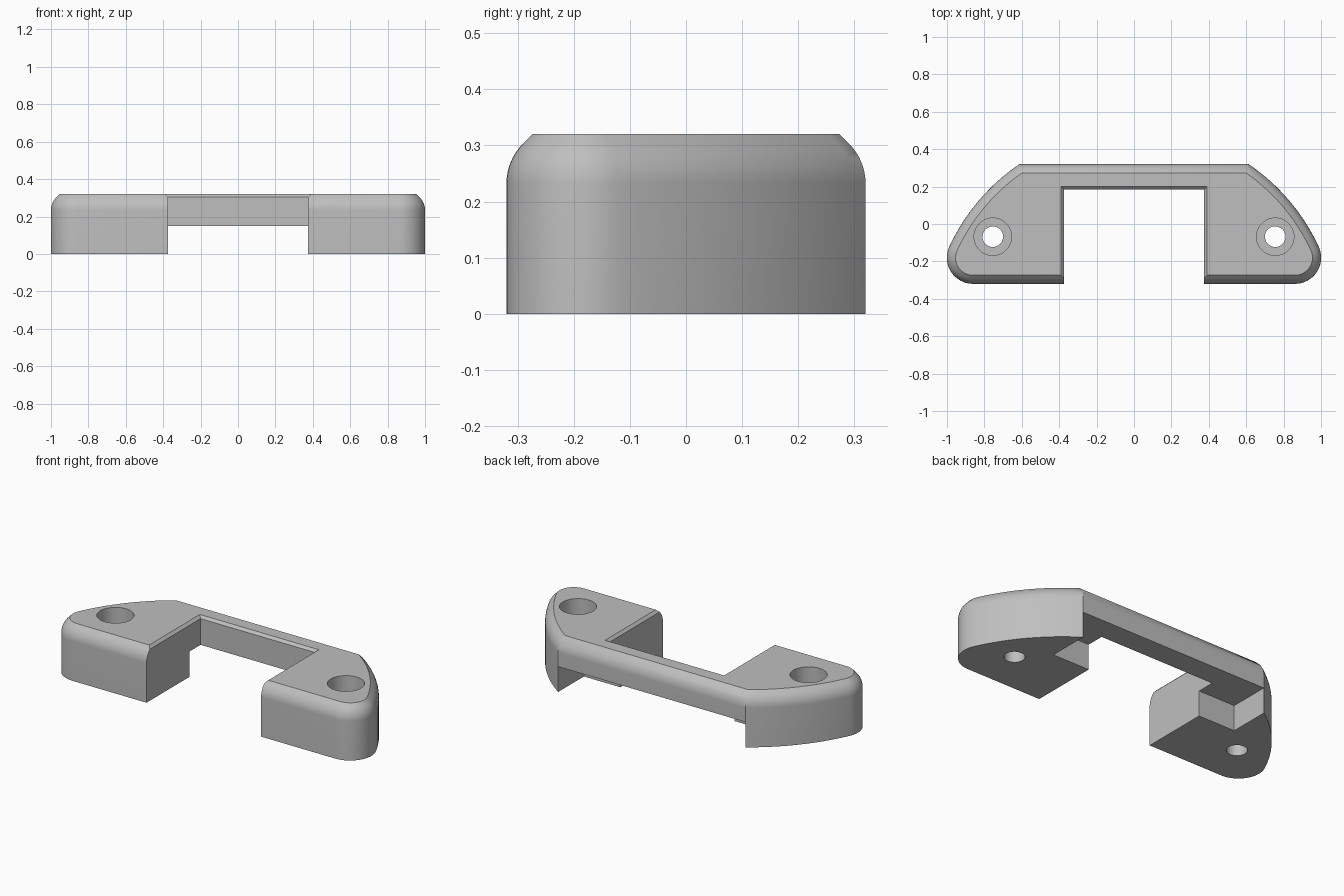
import bpy, bmesh
from math import sin, cos, pi, sqrt, atan2, radians

cube = bpy.data.objects.get("Cube")
if cube:
    bpy.data.objects.remove(cube)

HEIGHT, HALF_DEPTH = 0.32, 0.32
ARC_Y, ARC_R = -0.58, 1.089        # large arc shared by both ends
TIP_R = 0.14                       # rounded front corners
TIP_Y = TIP_R - HALF_DEPTH
TIP_X = sqrt((ARC_R - TIP_R) ** 2 - (TIP_Y - ARC_Y) ** 2)

grey = bpy.data.materials.new("plain grey")
grey.use_nodes = True
grey.diffuse_color = (0.52, 0.52, 0.52, 1)
grey.node_tree.nodes["Principled BSDF"].inputs["Base Color"].default_value = grey.diffuse_color


def loft(name, rings):
    """Closed solid through stacked rings of equal point count."""
    bm = bmesh.new()
    loops = [[bm.verts.new(p) for p in ring] for ring in rings]
    for low, high in zip(loops, loops[1:]):
        for i in range(len(low)):
            j = (i + 1) % len(low)
            bm.faces.new((low[i], low[j], high[j], high[i]))
    bm.faces.new(loops[0][::-1])
    bm.faces.new(loops[-1])
    bmesh.ops.recalc_face_normals(bm, faces=bm.faces)
    mesh = bpy.data.meshes.new(name)
    bm.to_mesh(mesh)
    bm.free()
    mesh.materials.append(grey)
    obj = bpy.data.objects.new(name, mesh)
    bpy.context.collection.objects.link(obj)
    return obj


def outline(inset, z):
    """Plan shape of the body, moved inward by inset."""
    big, small, back = ARC_R - inset, TIP_R - inset, HALF_DEPTH - inset
    tangent = atan2(TIP_Y - ARC_Y, TIP_X)
    corner = atan2(back - ARC_Y, sqrt(big ** 2 - (back - ARC_Y) ** 2))
    half = []
    for i in range(17):
        a = -pi / 2 + (tangent + pi / 2) * i / 16
        half.append((TIP_X + small * cos(a), TIP_Y + small * sin(a), z))
    for i in range(1, 17):
        a = tangent + (corner - tangent) * i / 16
        half.append((big * cos(a), ARC_Y + big * sin(a), z))
    return half + [(-x, y, h) for x, y, h in reversed(half)]


def rectangle(half_x, y0, y1, z):
    return [(-half_x, y0, z), (half_x, y0, z), (half_x, y1, z), (-half_x, y1, z)]


def circle(x, y, r, z):
    return [(x + r * cos(2 * pi * i / 48), y + r * sin(2 * pi * i / 48), z) for i in range(48)]


# Body: straight wall, rounded shoulder, then a short chamfer to the flat top
EDGE_R, CHAMFER = 0.1, 0.017
shoulder = HEIGHT - CHAMFER - EDGE_R * sin(pi / 4)
rings = [outline(0, 0)]
for i in range(9):
    a = pi / 4 * i / 8
    rings.append(outline(EDGE_R * (1 - cos(a)), shoulder + EDGE_R * sin(a)))
rings.append(outline(EDGE_R * (1 - cos(pi / 4)) + CHAMFER, HEIGHT))
body = loft("bracket_body", rings)

# Front slot with a chamfered upper rim
cutters = [loft("slot_cutter", [rectangle(0.375 + d, -0.6, 0.185 + d, z)
                                for d, z in ((0, -0.2), (0, 0.305), (0.045, 0.35))])]
# Recess below the rear bridge
cutters.append(loft("recess_cutter", [rectangle(0.613, 0.08, 0.6, z) for z in (-0.1, 0.15)]))
# Screw holes with counterbores
for side in (-1, 1):
    x, y = side * 0.755, -0.068
    profile = ((0.055, -0.1), (0.055, 0.12), (0.1, 0.12), (0.1, 0.4))
    cutters.append(loft("screw_cutter", [circle(x, y, r, z) for r, z in profile]))

bpy.ops.object.select_all(action='DESELECT')
bpy.context.view_layer.objects.active = body
body.select_set(True)
for cutter in cutters:
    cutter.hide_render = True
    mod = body.modifiers.new("cut", 'BOOLEAN')
    mod.operation, mod.solver, mod.object = 'DIFFERENCE', 'EXACT', cutter
    bpy.ops.object.modifier_apply(modifier=mod.name)
    bpy.data.objects.remove(cutter)

bpy.ops.object.shade_smooth_by_angle(angle=radians(30))
